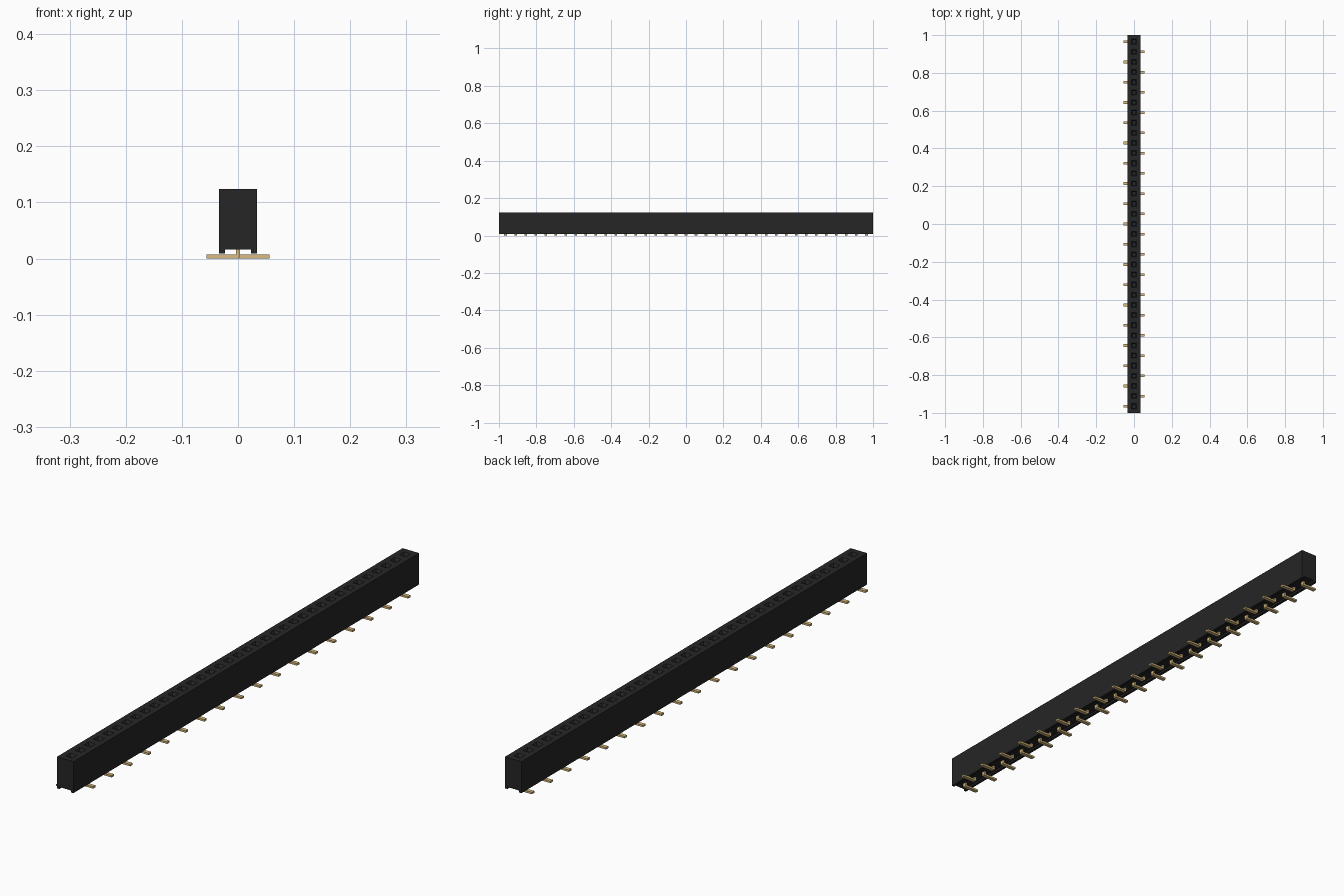
import bpy, bmesh

cube = bpy.data.objects.get("Cube")
if cube:
    bpy.data.objects.remove(cube, do_unlink=True)

COUNT = 37
PITCH = 0.0536
HALF_W = 0.0335      # half width of the housing
TOP = 0.124          # top of the housing
RAIL, UNDER = 0.009, 0.016   # bottom of side rails, underside between them


def material(name, rgb):
    m = bpy.data.materials.new(name)
    m.use_nodes = True
    m.diffuse_color = (*rgb, 1)
    node = next(n for n in m.node_tree.nodes if n.type == 'BSDF_PRINCIPLED')
    node.inputs["Base Color"].default_value = (*rgb, 1)
    return m


def finish(name, bm, mat):
    bmesh.ops.recalc_face_normals(bm, faces=bm.faces[:])
    mesh = bpy.data.meshes.new(name)
    bm.to_mesh(mesh)
    bm.free()
    mesh.materials.append(mat)
    obj = bpy.data.objects.new(name, mesh)
    bpy.context.collection.objects.link(obj)
    return obj


def extrude_profile(bm, points, stations):
    """Sweep an xz outline through a list of y stations."""
    face = bm.faces.new([bm.verts.new((x, stations[0], z)) for x, z in points])
    start = face
    for a, b in zip(stations, stations[1:]):
        keep = face is start
        new = bmesh.ops.extrude_face_region(bm, geom=[face], use_keep_orig=keep)["geom"]
        bmesh.ops.translate(bm, vec=(0, b - a, 0),
                            verts=[g for g in new if isinstance(g, bmesh.types.BMVert)])
        old = face
        face = next(g for g in new if isinstance(g, bmesh.types.BMFace))
        if not keep and old.is_valid:
            bm.faces.remove(old)


black = material("black plastic", (0.019, 0.019, 0.019))
gold = material("gold metal", (0.70, 0.50, 0.21))
centres = [(i - (COUNT - 1) / 2) * PITCH for i in range(COUNT)]

# Housing: channelled underside, one top cell per contact
bm = bmesh.new()
inner = 0.023
outline = [(-HALF_W, RAIL), (-inner, RAIL), (-inner, UNDER), (inner, UNDER),
           (inner, RAIL), (HALF_W, RAIL), (HALF_W, TOP), (-HALF_W, TOP)]
stations = [-1] + [c - PITCH / 2 for c in centres] + [centres[-1] + PITCH / 2, 1]
extrude_profile(bm, outline, stations)
bmesh.ops.recalc_face_normals(bm, faces=bm.faces[:])

# Square sockets with a tapered lead-in
cells = [f for f in bm.faces if f.calc_center_median().z > TOP - 0.001
         and f.calc_area() > HALF_W * PITCH]
for half, z in ((0.0135, TOP), (0.0085, TOP - 0.009), (0.0085, 0.04)):
    bmesh.ops.inset_individual(bm, faces=cells, thickness=0.001)
    for f in cells:
        c = f.calc_center_median()
        for v in f.verts:
            v.co.x = half if v.co.x > c.x else -half
            v.co.y = c.y + (half if v.co.y > c.y else -half)
            v.co.z = z
finish("socket_housing", bm, black)

# Bent contact legs, alternating sides
T = 0.007
leg = [(-T / 2, 0.02), (-T / 2, 0.003), (-0.0005, 0), (0.056, 0),
       (0.056, T), (0.0045, T), (T / 2, T + 0.001), (T / 2, 0.02)]
for i, y in enumerate(centres):
    side = -1 if i % 2 == 0 else 1
    bm = bmesh.new()
    extrude_profile(bm, [(x * side, z) for x, z in leg], [y - 0.007, y + 0.007])
    finish(f"contact_leg_{i + 1}", bm, gold)
